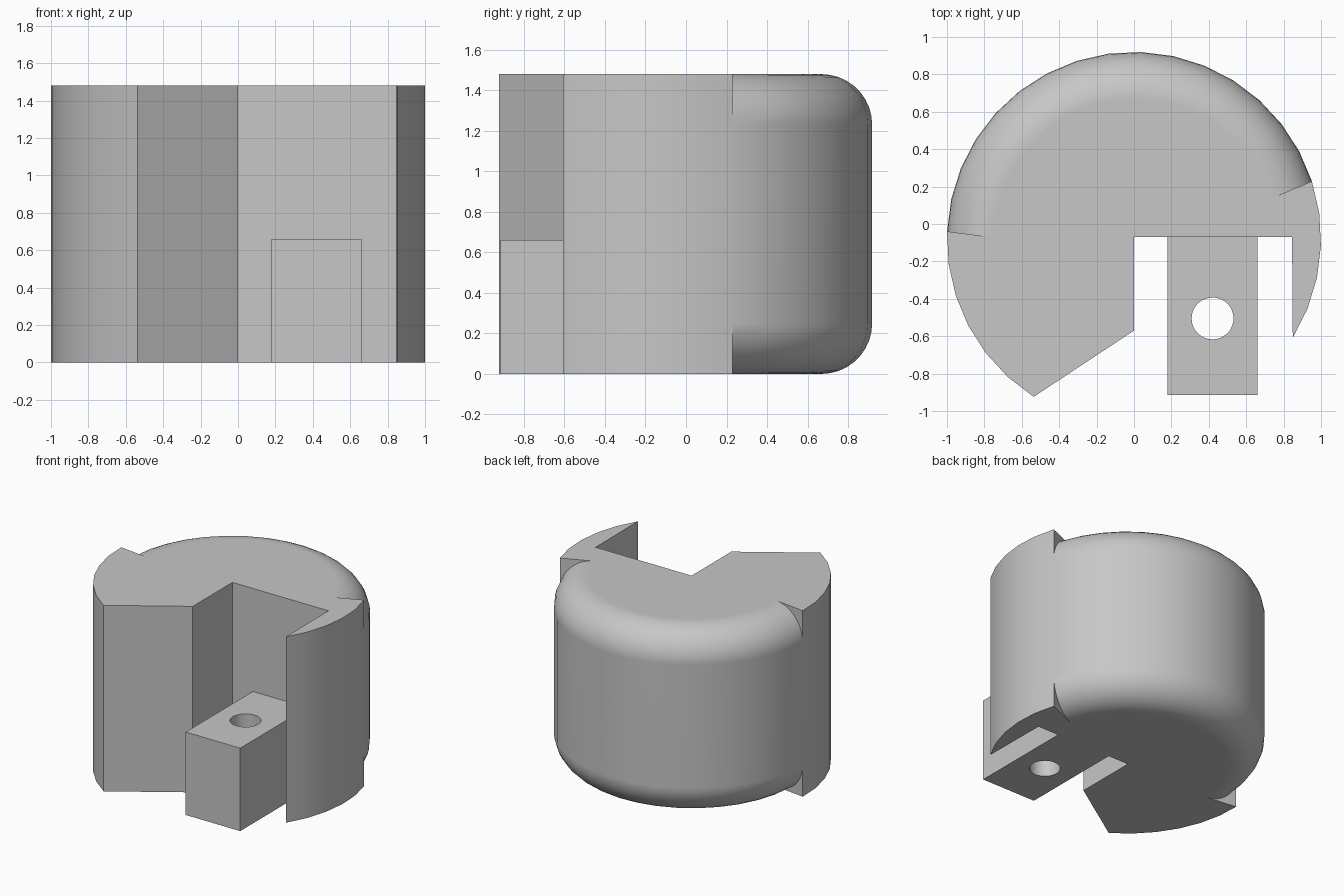
import bpy
import bmesh
from math import radians, sin, cos, pi
from mathutils import Vector

if "Cube" in bpy.data.objects:
    bpy.data.objects.remove(bpy.data.objects["Cube"], do_unlink=True)

HEIGHT = 1.48
CENTRE = Vector((0, -0.08))
FILLET = 0.25
STEP = 9.98            # degrees per facet of the round wall
START = 18             # right end of the rounded rim
RIM, LEFT, RIGHT = 16, 6, 5   # facet counts: rim, plain left wall, plain right wall

grey = bpy.data.materials.new("plain grey")
grey.use_nodes = True
COLOUR = (0.57, 0.57, 0.57, 1)
grey.diffuse_color = COLOUR
grey.node_tree.nodes["Principled BSDF"].inputs["Base Color"].default_value = COLOUR


def direction(index):
    a = radians(START + STEP * index)
    return Vector((cos(a), sin(a)))


def finish(name, bm):
    bmesh.ops.recalc_face_normals(bm, faces=bm.faces)
    mesh = bpy.data.meshes.new(name)
    bm.to_mesh(mesh)
    bm.free()
    mesh.materials.append(grey)
    obj = bpy.data.objects.new(name, mesh)
    bpy.context.collection.objects.link(obj)
    return obj


def activate(obj):
    bpy.ops.object.select_all(action="DESELECT")
    obj.select_set(True)
    bpy.context.view_layer.objects.active = obj


def smooth(obj):
    activate(obj)
    bpy.ops.object.shade_smooth_by_angle(angle=radians(30))
    obj.modifiers.new("flat caps", "WEIGHTED_NORMAL").keep_sharp = True


# Body: rounded rim at the back, full-height walls and notch at the front
bm = bmesh.new()
SEGS = 9
quarter = [(FILLET * (1 - sin(t)), FILLET * (1 - cos(t)))
           for t in (pi / 2 * i / SEGS for i in range(SEGS + 1))]
profile = quarter + [(d, HEIGHT - z) for d, z in reversed(quarter)]


def rim_point(i, inset):
    # Ends are inset square to their own facet
    facing = {0: 0.5, RIM: RIM - 0.5}.get(i, i)
    return CENTRE + direction(i) - direction(facing) * inset


rings = [[bm.verts.new((*rim_point(i, d), z)) for i in range(RIM + 1)]
         for d, z in profile]
for low, high in zip(rings, rings[1:]):
    for i in range(RIM):
        bm.faces.new((low[i], low[i + 1], high[i + 1], high[i]))

# Plan outline from the left end of the rim round the front to the right end
outline = [CENTRE + direction(RIM + i) for i in range(LEFT + 1)]
outline += [Vector(p) for p in ((0, -0.57), (0, -0.07), (0.845, -0.07))]
outline += [CENTRE + direction(i - RIGHT) for i in range(RIGHT + 1)]
bottom = [bm.verts.new((*p, 0)) for p in outline]
top = [bm.verts.new((*p, HEIGHT)) for p in outline]
last = len(outline) - 1
for i in range(last):
    face = [bottom[i + 1], top[i + 1], top[i], bottom[i]]
    if i == 0:
        face[3:3] = [rings[SEGS + 1][-1], rings[SEGS][-1]]
    if i == last - 1:
        face[1:1] = [rings[SEGS][0], rings[SEGS + 1][0]]
    bm.faces.new(face)

# Step faces where the rounded rim stops
for corner, end in ((0, -1), (last, 0)):
    bm.faces.new([bottom[corner]] + [r[end] for r in rings[:SEGS + 1]])
    bm.faces.new([top[corner]] + [r[end] for r in rings[SEGS + 1:]])

bm.faces.new(rings[-1] + top)
bm.faces.new(rings[0] + bottom)
smooth(finish("body", bm))

# Mounting block with a vertical through hole
bm = bmesh.new()
bmesh.ops.create_cube(bm, size=1)
for v in bm.verts:
    v.co = (0.42 + v.co.x * 0.48, -0.4925 + v.co.y * 0.845, 0.33 + v.co.z * 0.66)
block = finish("mounting_block", bm)

bm = bmesh.new()
bmesh.ops.create_cone(bm, cap_ends=True, segments=36, radius1=0.112,
                      radius2=0.112, depth=2)
bmesh.ops.translate(bm, verts=bm.verts, vec=(0.42, -0.505, 0.33))
cutter = finish("hole_cutter", bm)
cutter.hide_render = True

cut = block.modifiers.new("hole", "BOOLEAN")
cut.object = cutter
cut.solver = "EXACT"
activate(block)
bpy.ops.object.modifier_apply(modifier=cut.name)
bpy.data.objects.remove(cutter, do_unlink=True)
smooth(block)
